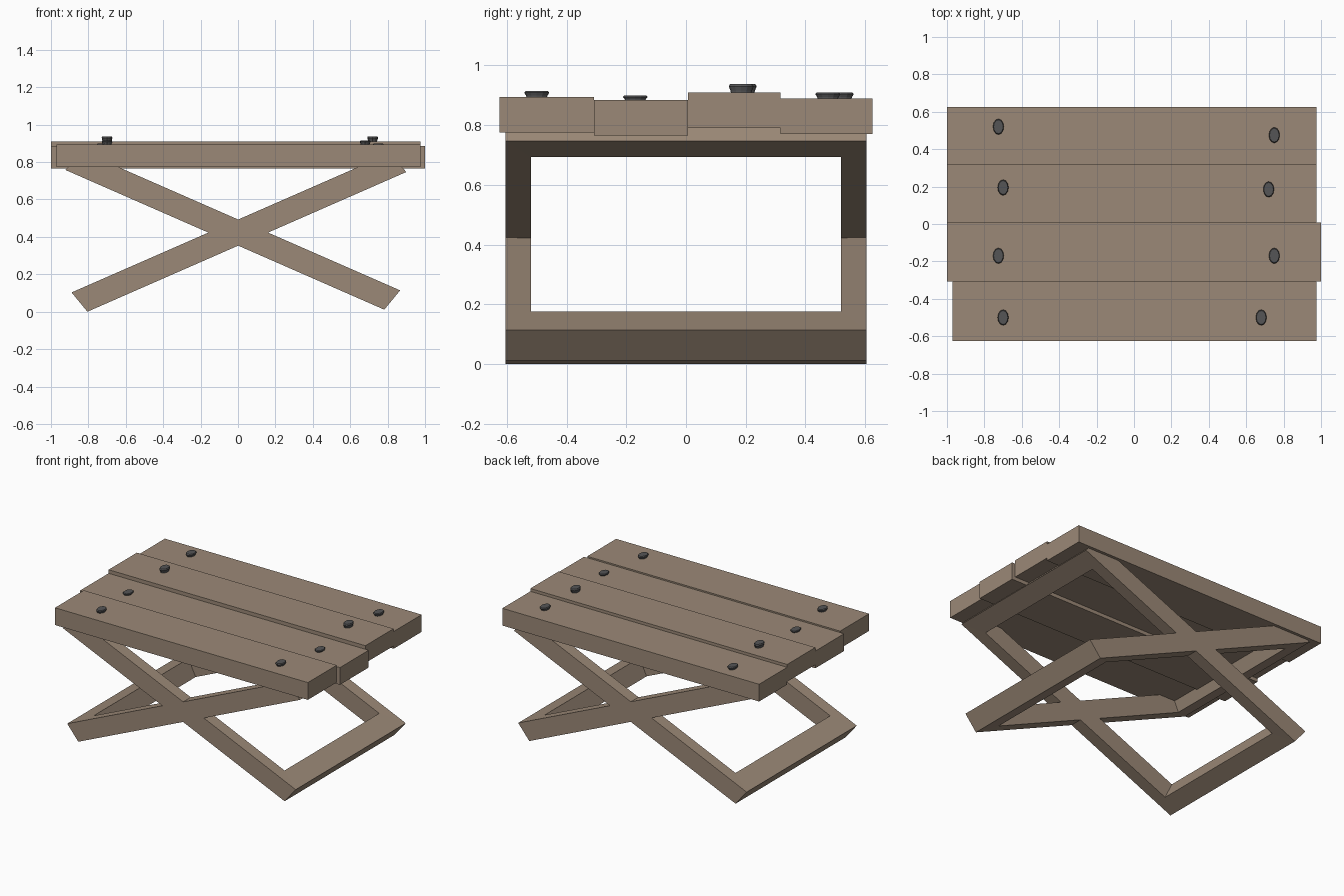
import bpy, bmesh, math

if "Cube" in bpy.data.objects:
    bpy.data.objects.remove(bpy.data.objects["Cube"])


def material(name, rgb):
    m = bpy.data.materials.new(name)
    m.diffuse_color = (*rgb, 1)
    m.use_nodes = True
    m.node_tree.nodes["Principled BSDF"].inputs["Base Color"].default_value = m.diffuse_color
    return m


wood = material("weathered wood", (0.33, 0.25, 0.185))
metal = material("dark metal", (0.09, 0.09, 0.093))


def finish(bm, name, mat):
    bmesh.ops.recalc_face_normals(bm, faces=bm.faces)
    me = bpy.data.meshes.new(name)
    bm.to_mesh(me)
    bm.free()
    me.materials.append(mat)
    ob = bpy.data.objects.new(name, me)
    bpy.context.collection.objects.link(ob)
    return ob


def loft(bm, rings, closed=False):
    # Skin a list of equal-length point rings
    vs = [[bm.verts.new(p) for p in r] for r in rings]
    n = len(vs[0])
    pairs = list(zip(vs, vs[1:]))
    if closed:
        pairs.append((vs[-1], vs[0]))
    else:
        bm.faces.new(vs[0])
        bm.faces.new(vs[-1])
    for a, b in pairs:
        for i in range(n):
            j = (i + 1) % n
            bm.faces.new((a[i], a[j], b[j], b[i]))


def plank(name, x0, x1, y0, y1, z0, z1):
    bm = bmesh.new()
    loft(bm, [[(x0, y0, z), (x1, y0, z), (x1, y1, z), (x0, y1, z)] for z in (z0, z1)])
    finish(bm, name, wood)


def leg_frame(name, sx, dx, dz):
    # Slanted rectangular frame: (low end, high end) side-view points per edge loop
    loops = [
        (0.605, (-0.89, 0.105), (0.81, 0.849)),    # outer top
        (0.52, (-0.745, 0.167), (0.725, 0.811)),   # inner top
        (0.52, (-0.69, 0.053), (0.775, 0.695)),    # inner bottom
        (0.605, (-0.805, 0.002), (0.90, 0.749)),   # outer bottom
    ]
    rings = []
    for w, lo, hi in loops:
        pts = [(lo, -w), (lo, w), (hi, w), (hi, -w)]
        rings.append([(sx * p[0] + dx, y, p[1] + dz) for p, y in pts])
    bm = bmesh.new()
    loft(bm, rings, closed=True)
    finish(bm, name, wood)


def bolt(name, x, y, z, h):
    # Oval flared bolt head with a small chamfer on top
    bm = bmesh.new()
    rings = []
    for k, t in ((0.8, -0.3), (0.85, 0.2), (1.0, 0.7), (0.88, 1.0)):
        rings.append([(x + 0.029 * k * math.cos(a), y + 0.042 * k * math.sin(a), z + h * t)
                      for a in (math.tau * i / 12 for i in range(12))])
    loft(bm, rings)
    finish(bm, name, metal)


# Tabletop planks, front to back: x range, y range, z range, bolt height, bolt positions
planks = [
    (-0.97, 0.975, -0.625, -0.308, 0.775, 0.895, 0.02, ((-0.70, -0.50), (0.68, -0.50))),
    (-1.0, 1.0, -0.308, 0.007, 0.765, 0.885, 0.014, ((-0.725, -0.17), (0.75, -0.17))),
    (-1.0, 0.975, 0.007, 0.317, 0.79, 0.91, 0.028, ((-0.70, 0.195), (0.72, 0.185))),
    (-1.0, 0.975, 0.317, 0.625, 0.77, 0.89, 0.02, ((-0.725, 0.52), (0.75, 0.475))),
]
for i, (x0, x1, y0, y1, z0, z1, h, spots) in enumerate(planks, 1):
    plank(f"plank_{i}", x0, x1, y0, y1, z0, z1)
    for side, (bx, by) in zip(("left", "right"), spots):
        bolt(f"bolt_{i}_{side}", bx, by, z1, h)

# Crossed leg frames
leg_frame("leg_frame_rising_right", 1, 0, -0.002)
leg_frame("leg_frame_rising_left", -1, -0.023, 0.009)
